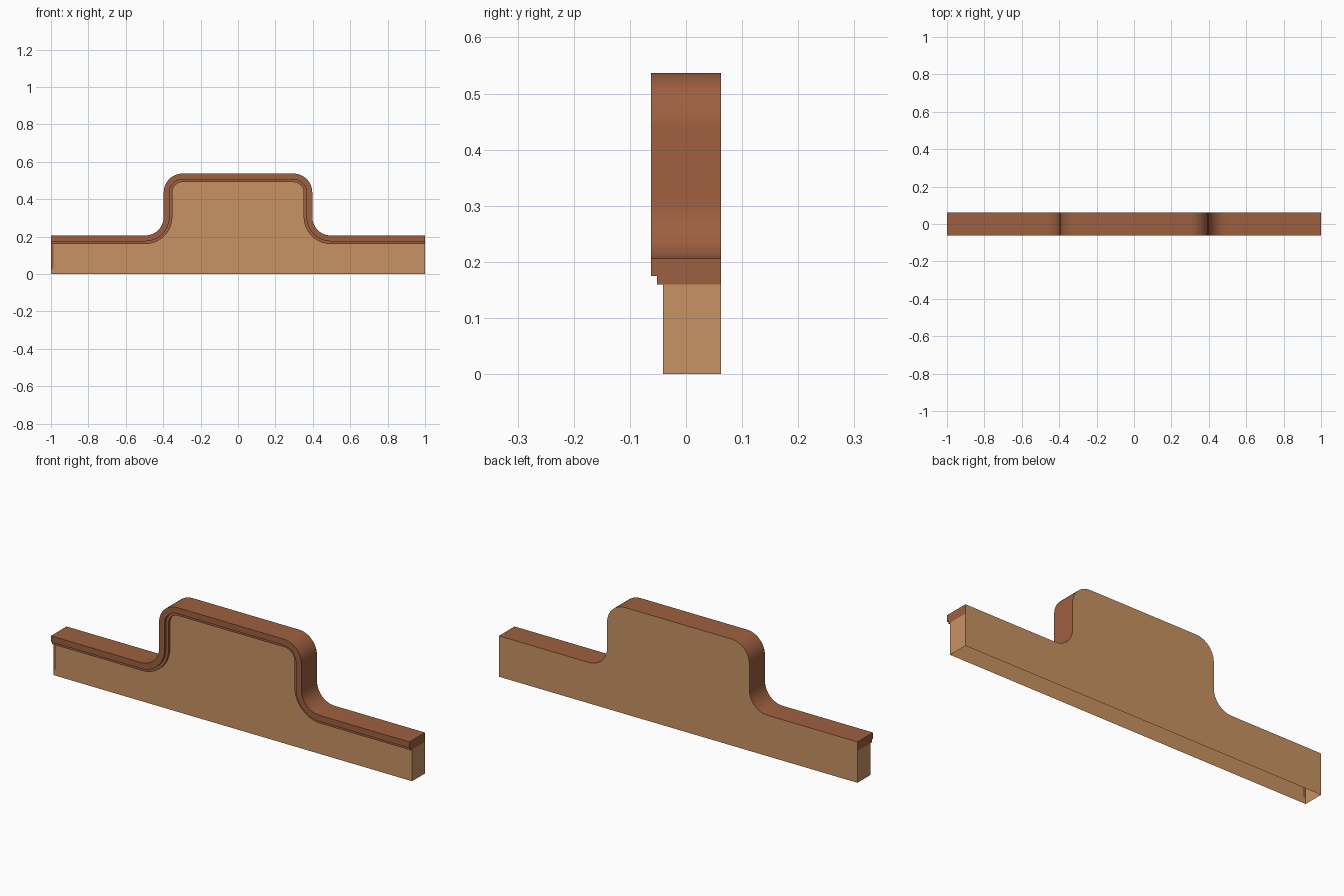
import bpy
import math

if "Cube" in bpy.data.objects:
    bpy.data.objects.remove(bpy.data.objects["Cube"])

W, D = 1.0, 0.062            # half length, half depth
LOW, TOP, WALL, R = 0.206, 0.537, 0.397, 0.1
SEG = 12
PANEL_Y = -0.041


def material(name, color):
    m = bpy.data.materials.new(name)
    m.diffuse_color = (*color, 1)
    m.use_nodes = True
    m.node_tree.nodes["Principled BSDF"].inputs["Base Color"].default_value = m.diffuse_color
    return m


def outline(o):
    """Stepped top outline (x, z), inset by o, running left to right."""
    pts = [(-W, LOW - o)]
    for i in range(SEG + 1):      # concave lower bend
        a = math.radians(-90 + 90 * i / SEG)
        pts.append((-WALL - R + (R + o) * math.cos(a), LOW + R + (R + o) * math.sin(a)))
    for i in range(SEG + 1):      # convex upper bend
        a = math.radians(180 - 90 * i / SEG)
        pts.append((-WALL + R + (R - o) * math.cos(a), TOP - R + (R - o) * math.sin(a)))
    return pts + [(-x, z) for x, z in reversed(pts)]


def build(name, polys, mat):
    verts, faces, index = [], [], {}
    for poly in polys:
        face = []
        for p in poly:
            k = tuple(round(c, 5) for c in p)
            if k not in index:
                index[k] = len(verts)
                verts.append(k)
            face.append(index[k])
        faces.append(face)
    me = bpy.data.meshes.new(name)
    me.from_pydata(verts, [], faces)
    me.materials.append(mat)
    ob = bpy.data.objects.new(name, me)
    bpy.context.collection.objects.link(ob)
    bpy.context.view_layer.objects.active = ob
    ob.select_set(True)
    bpy.ops.object.shade_smooth_by_angle(angle=math.radians(30))
    ob.select_set(False)
    return ob


trim_mat = material("dark_brown", (0.34, 0.115, 0.05))
panel_mat = material("light_brown", (0.58, 0.29, 0.125))

# Stepped trim: sweep the (inset, y) section along the outline
section = [(0, D), (0, -D), (0.031, -D), (0.031, -0.052), (0.046, -0.052), (0.046, PANEL_Y)]
rings = [[(x, y, z) for x, z in outline(o)] for o, y in section]
trim = []
for a, b in zip(rings, rings[1:]):
    for i in range(len(a) - 1):
        trim.append([a[i], b[i], b[i + 1], a[i + 1]])

# Trim ends
z_in = LOW - 0.046
left_end = [(-W, y, LOW - o) for o, y in section] + [(-W, D, z_in)]
trim.append(left_end[::-1])
trim.append([(W, y, z) for _, y, z in left_end])

# Thin dark sliver at the left edge of the front
sliver = [(-W, 0.02), (-W + 0.014, 0.035), (-W + 0.014, z_in), (-W, z_in)]
trim.append([(x, PANEL_Y, z) for x, z in sliver])
build("stepped_trim", trim, trim_mat)

# Open-bottomed body: front, back and two ends
inner = outline(0.046)[1:]
front = [(-W, 0.0)] + sliver[:3] + inner + [(W, 0.0)]
back = [(-W, 0.0)] + outline(0) + [(W, 0.0)]
end = [(PANEL_Y, 0.0), (D, 0.0), (D, z_in), (PANEL_Y, z_in)]
build("hollow_body", [
    [(x, PANEL_Y, z) for x, z in reversed(front)],
    [(x, D, z) for x, z in back],
    [(W, y, z) for y, z in end],
    [(-W, y, z) for y, z in reversed(end)],
], panel_mat)
